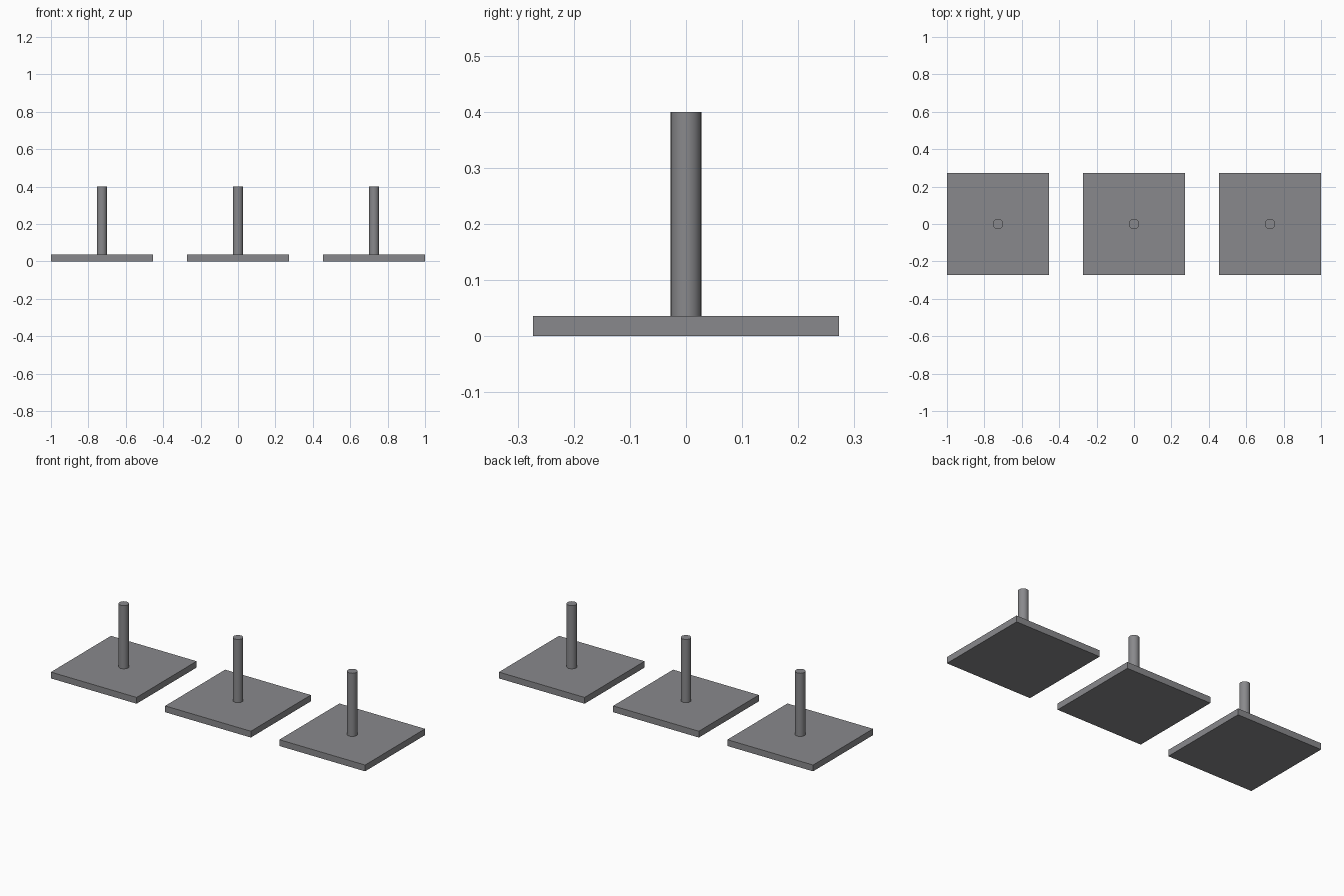
import bpy

if "Cube" in bpy.data.objects:
    bpy.data.objects.remove(bpy.data.objects["Cube"])

U = 1 / 11          # base module
SPACING = 8 * U
PLATE = 6 * U
THICK = 0.4 * U
TOP = 0.4
RADIUS = 0.3 * U

steel = bpy.data.materials.new("steel_grey")
steel.diffuse_color = (0.25, 0.25, 0.262, 1)
steel.use_nodes = True
steel.node_tree.nodes["Principled BSDF"].inputs["Base Color"].default_value = steel.diffuse_color


def finish(name):
    ob = bpy.context.object
    ob.name = name
    ob.data.materials.append(steel)
    return ob


for label, x in (("left", -SPACING), ("middle", 0), ("right", SPACING)):
    # square base plate
    bpy.ops.mesh.primitive_cube_add(size=1, location=(x, 0, THICK / 2))
    plate = finish(label + "_base_plate")
    plate.scale = (PLATE, PLATE, THICK)
    bpy.ops.object.transform_apply(location=False, rotation=False, scale=True)

    # round post standing on the plate
    bpy.ops.mesh.primitive_cylinder_add(vertices=32, radius=RADIUS, depth=TOP - THICK,
                                        location=(x, 0, (TOP + THICK) / 2))
    finish(label + "_post")
    bpy.ops.object.shade_smooth_by_angle()
